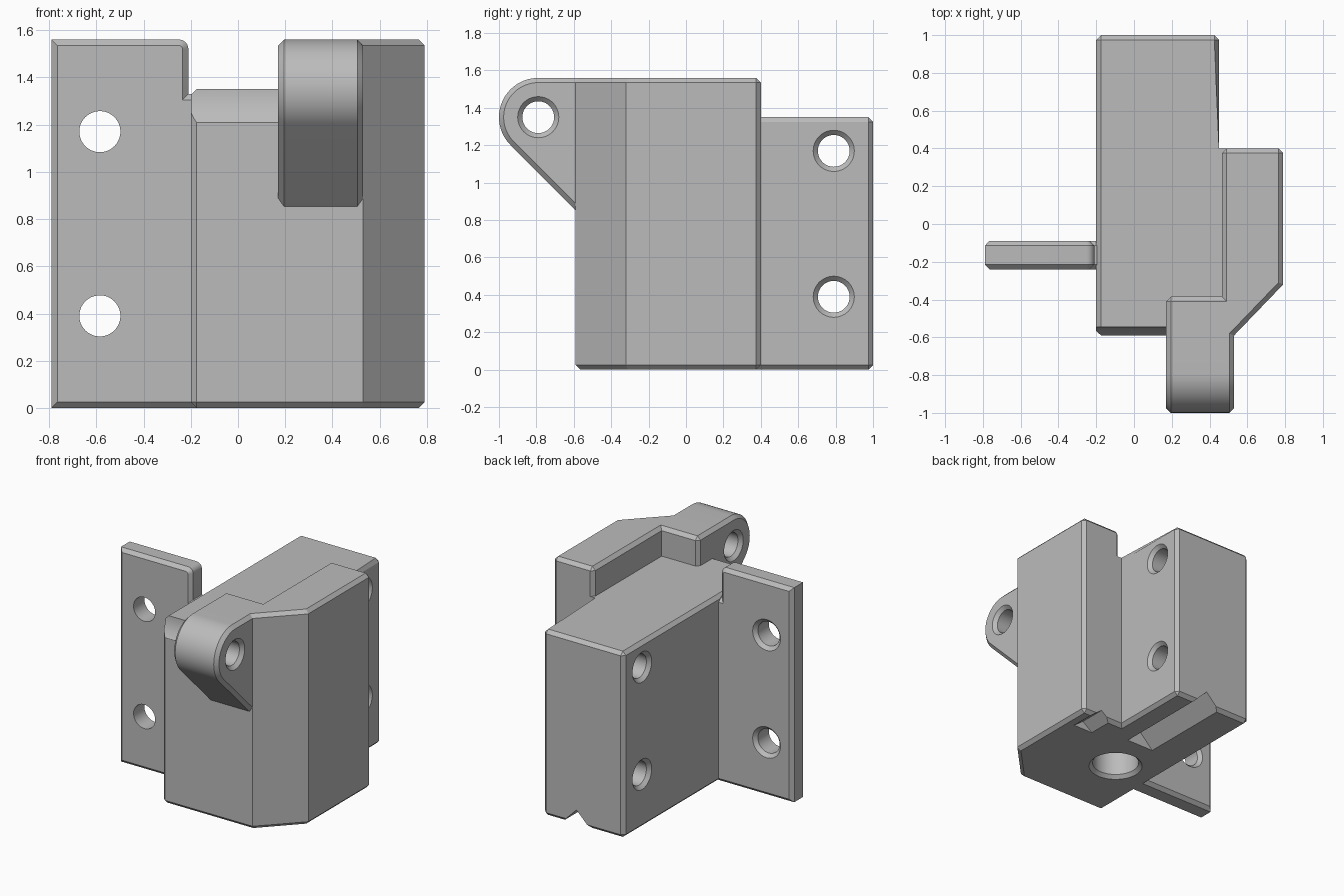
import bpy, bmesh
from math import sin, cos, pi, radians
from mathutils import Vector

old = bpy.data.objects.get("Cube")
if old:
    bpy.data.objects.remove(old, do_unlink=True)

CH = 0.025  # chamfer used on all outer edges

grey = bpy.data.materials.new("light grey")
grey.use_nodes = True
colour = (0.5, 0.5, 0.5, 1)
grey.diffuse_color = colour
grey.node_tree.nodes["Principled BSDF"].inputs["Base Color"].default_value = colour


def place(axis, u, v, t):
    """Point from profile coordinates u, v and the distance t along the axis."""
    return {"x": (t, u, v), "y": (u, t, v), "z": (u, v, t)}[axis]


def finish(bm, name):
    bmesh.ops.recalc_face_normals(bm, faces=bm.faces)
    mesh = bpy.data.meshes.new(name)
    bm.to_mesh(mesh)
    bm.free()
    mesh.materials.append(grey)
    obj = bpy.data.objects.new(name, mesh)
    bpy.context.collection.objects.link(obj)
    return obj


def prism(name, axis, outline, start, end, rule=None):
    """Extrude an outline; chamfer the edges accepted by rule(mid, direction)."""
    bm = bmesh.new()
    a = [bm.verts.new(place(axis, u, v, start)) for u, v in outline]
    b = [bm.verts.new(place(axis, u, v, end)) for u, v in outline]
    bm.faces.new(a)
    bm.faces.new(b)
    for i in range(len(a)):
        j = (i + 1) % len(a)
        bm.faces.new((a[i], a[j], b[j], b[i]))
    bmesh.ops.recalc_face_normals(bm, faces=bm.faces)
    if rule:
        edges = [e for e in bm.edges if rule((e.verts[0].co + e.verts[1].co) / 2,
                                             (e.verts[1].co - e.verts[0].co).normalized())]
        bmesh.ops.bevel(bm, geom=edges, offset=CH, offset_type='OFFSET',
                        segments=1, profile=0.5, affect='EDGES')
    return finish(bm, name)


def lathe(name, axis, u, v, profile, n=48):
    """Round cutter from (distance along axis, radius) pairs."""
    bm = bmesh.new()
    rings = [[bm.verts.new(place(axis, u + r * cos(2 * pi * i / n), v + r * sin(2 * pi * i / n), t))
              for i in range(n)] for t, r in profile]
    bm.faces.new(rings[0])
    bm.faces.new(rings[-1])
    for a, b in zip(rings, rings[1:]):
        for i in range(n):
            j = (i + 1) % n
            bm.faces.new((a[i], a[j], b[j], b[i]))
    return finish(bm, name)


def drill(name, axis, u, v, start, end, r, sink_start=True, sink_end=True):
    """Through-hole cutter with optional countersinks."""
    e = 0.02
    low = [(start - e, r + CH + e), (start + CH, r)] if sink_start else [(start - e, r)]
    high = [(end - CH, r), (end + e, r + CH + e)] if sink_end else [(end + e, r)]
    return lathe(name, axis, u, v, low + high)


def combine(target, other, operation):
    mod = target.modifiers.new(operation, 'BOOLEAN')
    mod.operation, mod.object, mod.solver = operation, other, 'EXACT'
    bpy.context.view_layer.objects.active = target
    bpy.ops.object.modifier_apply(modifier=mod.name)
    bpy.data.objects.remove(other, do_unlink=True)


# Main body with the long rear wing
def body_edges(m, d):
    if abs(d.z) > 0.9:
        return m.x < -0.19 or m.y > 0.9 or (m.x > 0.7 and m.y > 0.3)
    return m.z < 0.1 or m.x < -0.19 or m.y > 0.5


body = prism("bracket_body", "z",
             [(-0.2, -0.59), (0.53, -0.59), (0.79, -0.32), (0.79, 0.4),
              (0.45, 0.4), (0.45, 1), (-0.2, 1)], 0, 1.35, body_edges)


# Raised L-shaped shoulder
def shoulder_edges(m, d):
    if abs(d.z) > 0.9:
        return m.y > 0.3 or (m.x < 0.2 and m.y > -0.5)
    return m.z > 1.5 and m.y > -0.58


shoulder = prism("shoulder", "z",
                 [(0.17, -0.59), (0.53, -0.59), (0.79, -0.32), (0.79, 0.4),
                  (0.465, 0.4), (0.465, -0.385), (0.17, -0.385)], 1.25, 1.56, shoulder_edges)

# Hinge lug with a rounded nose and sloping underside
LY, LZ, LR = -0.79, 1.35, 0.21
nose = [(LY + LR * cos(radians(a)), LZ + LR * sin(radians(a))) for a in range(90, 226, 5)]
lug = prism("hinge_lug", "x", nose + [(-0.5, 0.763), (-0.5, 1.56)], 0.17, 0.53,
            lambda m, d: abs(d.x) < 0.1 and m.y < -0.505)

# Side flange with a rounded upper inner corner
corner = [(-0.25 + 0.04 * cos(radians(a)), 1.52 + 0.04 * sin(radians(a))) for a in range(0, 91, 15)]
flange = prism("side_flange", "y",
               [(-0.79, 0), (-0.15, 0), (-0.15, 1.33), (-0.21, 1.33)] + corner + [(-0.79, 1.56)],
               -0.24, -0.09, lambda m, d: abs(d.y) < 0.1 and m.x < -0.16)

for part in (shoulder, lug, flange):
    combine(body, part, 'UNION')

# Clearance for the mating lug, hinge hole and blind bore underneath
cutters = [
    lathe("lug_clearance", "x", LY, LZ, [(-0.4, 0.245), (0.17, 0.245)], 96),
    drill("hinge_hole", "x", LY, LZ, 0.17, 0.53, 0.085),
    lathe("bottom_bore", "z", 0.125, -0.05, [(-0.02, 0.205), (0.025, 0.16), (1.0, 0.16)]),
]
# Screw holes in the wing and the flange
for z in (0.39, 1.17):
    cutters.append(drill("wing_hole", "x", 0.79, z, -0.2, 0.45, 0.085))
    cutters.append(drill("flange_hole", "y", -0.585, z, -0.24, -0.09, 0.087, sink_start=False))
# V grooves in the underside
for x, half, depth, y0, y1 in ((0.18, 0.11, 0.11, 0.28, 1.1), (0.63, 0.08, 0.06, 0.2, 0.5)):
    k = 1.2
    cutters.append(prism("v_groove", "y", [(x - half * k, depth * (1 - k)),
                                           (x + half * k, depth * (1 - k)), (x, depth)], y0, y1))
for cutter in cutters:
    combine(body, cutter, 'DIFFERENCE')

# Smooth round walls, crisp chamfers
for o in bpy.context.selected_objects:
    o.select_set(False)
body.select_set(True)
bpy.context.view_layer.objects.active = body
bpy.ops.object.shade_smooth_by_angle(angle=radians(25))
